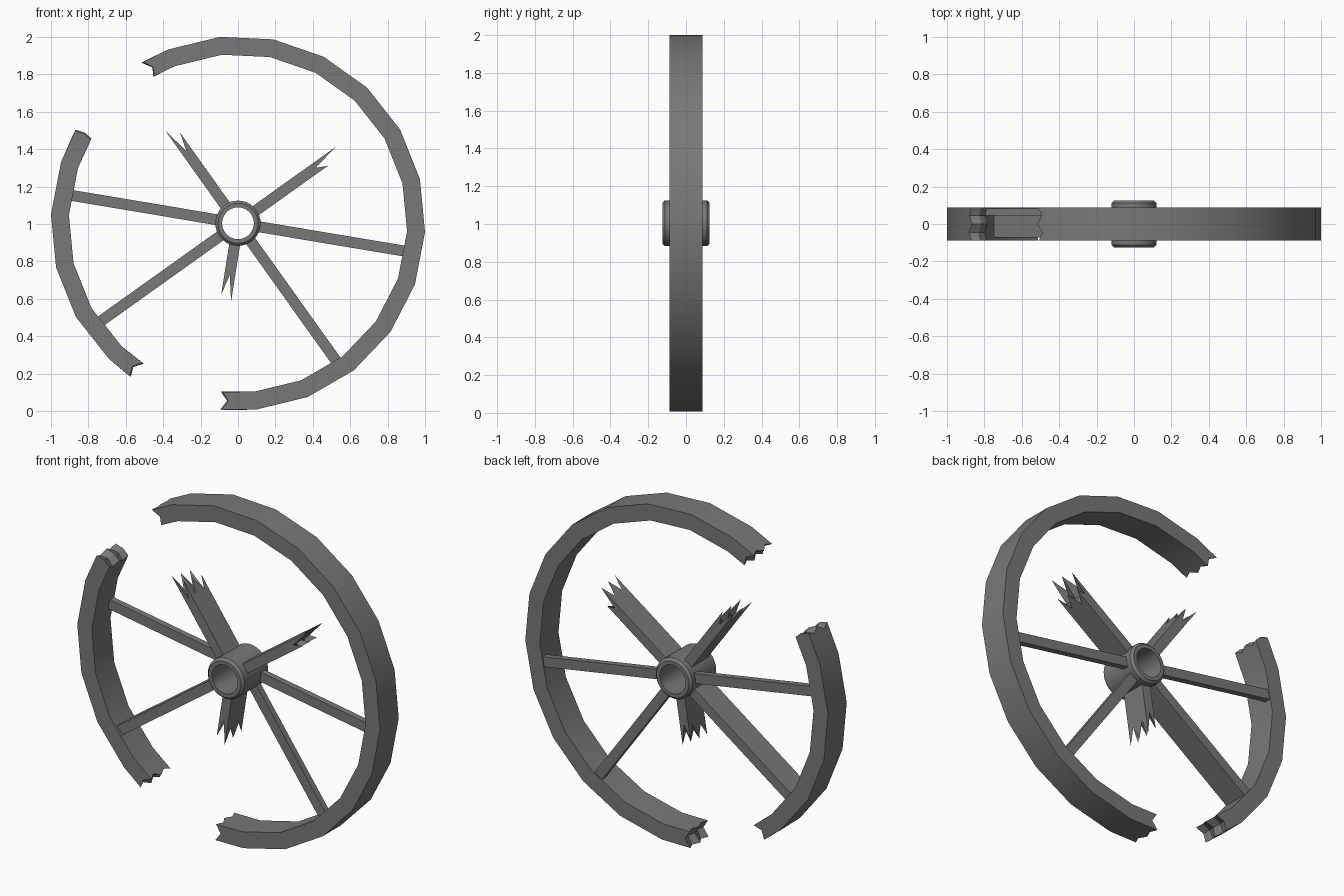
import bpy, bmesh, math
from mathutils import Vector

if "Cube" in bpy.data.objects:
    bpy.data.objects.remove(bpy.data.objects["Cube"], do_unlink=True)

# One dark worn-metal colour
GREY = (0.19, 0.19, 0.19, 1)
mat = bpy.data.materials.new("dark grey")
mat.use_nodes = True
mat.diffuse_color = GREY
bsdf = mat.node_tree.nodes["Principled BSDF"]
bsdf.inputs["Base Color"].default_value = GREY
bsdf.inputs["Roughness"].default_value = 0.8

CENTRE = 1.004      # axle height
SIDES = 22          # rim facets in a full turn
STEP = 360 / SIDES
FIRST = -2.7        # angle of one rim corner


def polar(r, deg, y, across=0):
    """Point on the wheel: along a radius, shifted sideways and in depth."""
    a = math.radians(deg)
    return Vector((r * math.cos(a) - across * math.sin(a), y,
                   CENTRE + r * math.sin(a) + across * math.cos(a)))


def finish(name, bm):
    bmesh.ops.recalc_face_normals(bm, faces=bm.faces)
    mesh = bpy.data.meshes.new(name)
    bm.to_mesh(mesh)
    bm.free()
    mesh.materials.append(mat)
    ob = bpy.data.objects.new(name, mesh)
    bpy.context.collection.objects.link(ob)
    bpy.ops.object.select_all(action='DESELECT')
    ob.select_set(True)
    bpy.context.view_layer.objects.active = ob
    bpy.ops.object.shade_smooth_by_angle(angle=math.radians(25))
    return ob


def loft(name, sections):
    """Skin a row of point grids, closing both ends with their full grid."""
    bm = bmesh.new()
    rows = [[[bm.verts.new(p) for p in line] for line in s] for s in sections]
    nu, nv = len(rows[0]), len(rows[0][0])
    ring = ([(0, j) for j in range(nv)] + [(i, nv - 1) for i in range(1, nu)]
            + [(nu - 1, j) for j in range(nv - 2, -1, -1)]
            + [(i, 0) for i in range(nu - 2, 0, -1)])
    for a, b in zip(rows, rows[1:]):
        for (i, j), (k, l) in zip(ring, ring[1:] + ring[:1]):
            bm.faces.new((a[i][j], a[k][l], b[k][l], b[i][j]))
    for end in (rows[0], rows[-1]):
        for i in range(nu - 1):
            for j in range(nv - 1):
                bm.faces.new((end[i][j], end[i + 1][j],
                              end[i + 1][j + 1], end[i][j + 1]))
    bmesh.ops.delete(bm, geom=[v for v in bm.verts if not v.link_faces],
                     context='VERTS')
    return finish(name, bm)


# Rim: two broken arcs with splintered ends
RADII = (0.904, 0.95, 1.0)
DEPTHS = (-0.088, -0.045, 0, 0.045, 0.088)


def rim_arc(name, start, end, start_jag, end_jag):
    """Jag is degrees of extra length for each radius, plus a depth zigzag."""
    def broken(deg, jag, sign):
        return [[polar(r, deg + sign * (jag[i] + (0, -1.2, 0.5, -0.9, 0.2)[j]
                                        * (1 if i != 1 else 0.6)), y)
                 for j, y in enumerate(DEPTHS)] for i, r in enumerate(RADII)]
    corners = [FIRST + k * STEP for k in range(-SIDES, 2 * SIDES)]
    inner = [[[polar(r, c, y) for y in DEPTHS] for r in RADII]
             for c in corners if start + 3 < c < end - 3]
    loft(name, [broken(start, start_jag, -1)] + inner
         + [broken(end, end_jag, 1)])


rim_arc("rim_large_arc", -95, 119.5, (0.3, -1.8, 0), (0, -1, 1))
rim_arc("rim_small_arc", 150.5, 235, (0, 0.8, 0), (0.6, -1.4, -0.4))


# Spokes: slim ones sit at the back, broad ones fill the rim depth
def spoke(name, deg, front, back, end, jag=None):
    widths = (-0.029, 0, 0.029)
    depths = [front + (back - front) * t / 4 for t in range(5)]

    def grid(length):
        return [[polar(length(i, j), deg, y, w)
                 for j, y in enumerate(depths)] for i, w in enumerate(widths)]

    def tip(i, j):
        if not jag:
            return end
        zigzag = (0, -0.09, -0.01, -0.1, -0.02)[j]
        return end + jag[i] + (zigzag if i != 1 else 0)
    loft(name, [grid(lambda i, j: 0.1), grid(tip)])


SLIM, BROAD = (0.045, 0.082), (-0.072, 0.08)
spoke("spoke_right", -9.5, *SLIM, 0.93)
spoke("spoke_lower_right", 305.5, *SLIM, 0.93)
spoke("spoke_left", 170.5, *SLIM, 0.93)
spoke("spoke_lower_left", 215.5, *BROAD, 0.93)
spoke("broken_spoke_upper_right", 35.5, *BROAD, 0.66, (-0.09, -0.15, 0))
spoke("broken_spoke_upper_left", 125.5, *BROAD, 0.625, (-0.05, -0.15, 0))
spoke("broken_spoke_bottom", 261, *BROAD, 0.42, (-0.03, -0.14, 0))

# Hub: hollow tube with chamfered outer edges, turned around the axle
HALF, OUTER, BORE, CUT = 0.125, 0.121, 0.085, 0.014
profile = [(BORE, -HALF), (OUTER - CUT, -HALF), (OUTER, CUT - HALF),
           (OUTER, HALF - CUT), (OUTER - CUT, HALF), (BORE, HALF)]
bm = bmesh.new()
TURNS = 32
loops = [[bm.verts.new(polar(r, 360 * k / TURNS, y)) for r, y in profile]
         for k in range(TURNS)]
for k in range(TURNS):
    a, b = loops[k - 1], loops[k]
    for i in range(len(profile)):
        bm.faces.new((a[i - 1], a[i], b[i], b[i - 1]))
finish("hub", bm)
